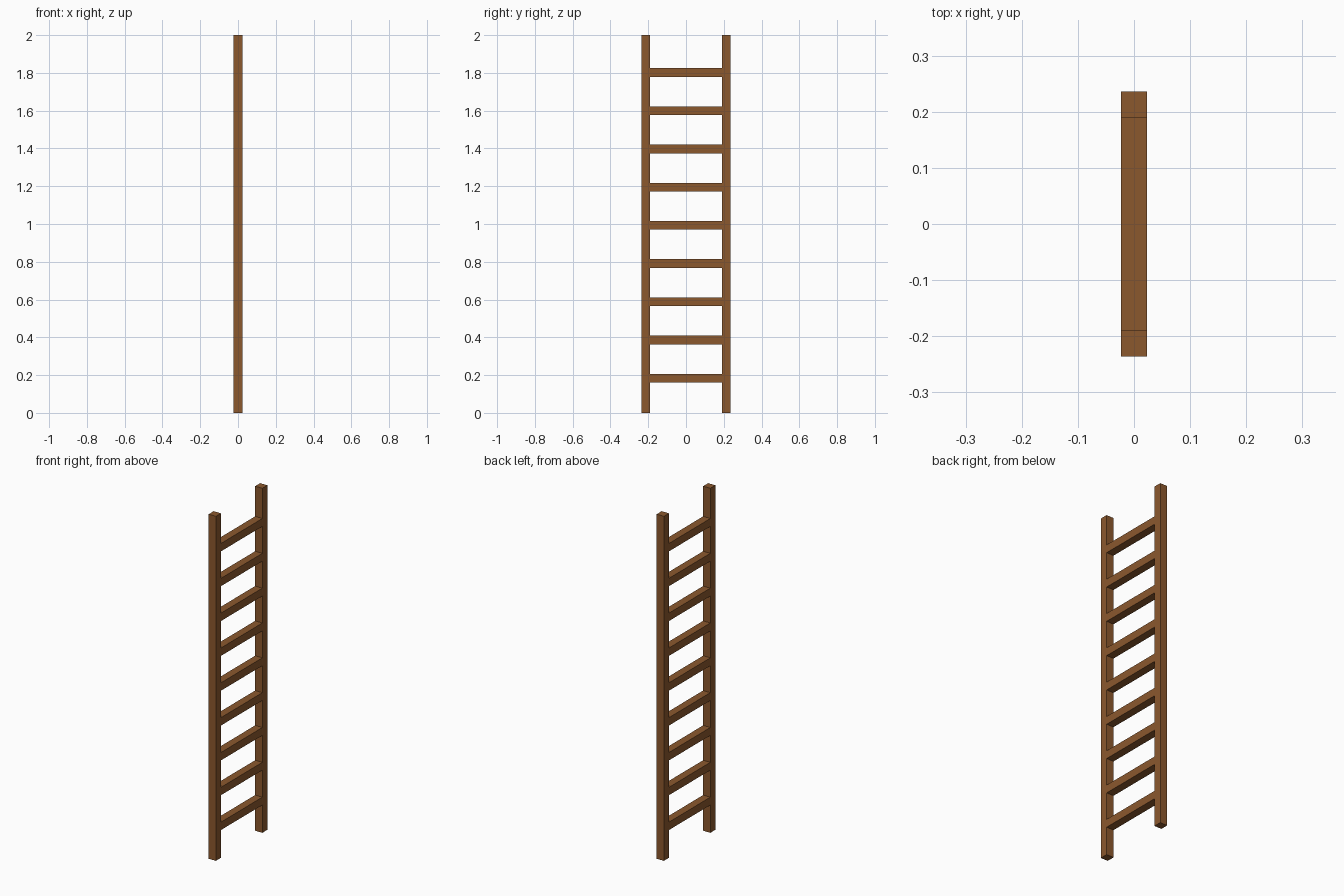
import bpy

cube = bpy.data.objects.get("Cube")
if cube:
    bpy.data.objects.remove(cube, do_unlink=True)

THICK = 0.046     # square timber section
HEIGHT = 2.0
HALF_SPAN = 0.236  # outer face of each rail
RUNGS = 9
FIRST_RUNG, RUNG_STEP = 0.184, 0.2022

wood = bpy.data.materials.new("brown_wood")
wood.use_nodes = True
color = (0.26, 0.098, 0.027, 1)
wood.diffuse_color = color
wood.node_tree.nodes["Principled BSDF"].inputs["Base Color"].default_value = color


def beam(name, center, size):
    bpy.ops.mesh.primitive_cube_add(size=1, location=center)
    obj = bpy.context.object
    obj.name = name
    obj.scale = size
    bpy.ops.object.transform_apply(location=False, rotation=False, scale=True)
    obj.data.materials.append(wood)
    return obj


# Upright rails
for name, side in (("front_rail", -1), ("back_rail", 1)):
    beam(name, (0, side * (HALF_SPAN - THICK / 2), HEIGHT / 2),
         (THICK, THICK, HEIGHT))

# Rungs fitted between the rails
for i in range(RUNGS):
    beam(f"rung_{i + 1}", (0, 0, FIRST_RUNG + i * RUNG_STEP),
         (THICK, 2 * (HALF_SPAN - THICK), THICK))
